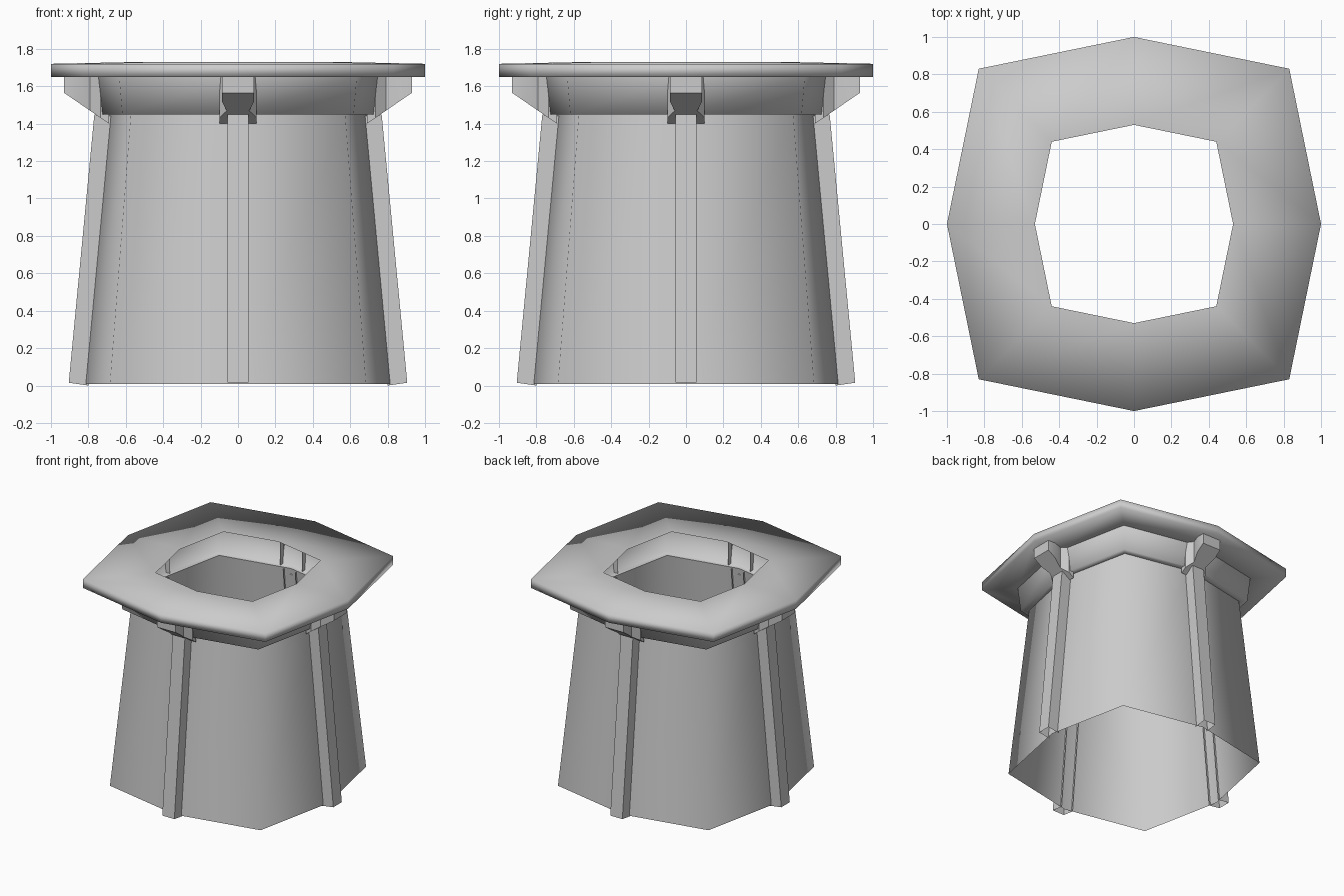
import bpy, bmesh
from math import sin, cos, pi, radians

if "Cube" in bpy.data.objects:
    bpy.data.objects.remove(bpy.data.objects["Cube"])

CORNER = 0.83  # diagonal corners sit at (0.83, 0.83) per unit of axis radius


def finish(name, verts, faces, recalc=False, angle=None):
    me = bpy.data.meshes.new(name)
    me.from_pydata(verts, [], faces)
    if recalc:
        bm = bmesh.new()
        bm.from_mesh(me)
        bmesh.ops.recalc_face_normals(bm, faces=bm.faces)
        bm.to_mesh(me)
        bm.free()
    ob = bpy.data.objects.new(name, me)
    bpy.context.collection.objects.link(ob)
    bpy.ops.object.select_all(action='DESELECT')
    bpy.context.view_layer.objects.active = ob
    ob.select_set(True)
    if angle:
        bpy.ops.object.shade_smooth_by_angle(angle=radians(angle))
    else:
        bpy.ops.object.shade_smooth()
    return ob


def octagon_shell(name, profile):
    """Sweep (axis radius, z) points around the eight-sided outline."""
    verts = []
    for r, z in profile:
        for i in range(8):
            k = r * (CORNER * 2 ** 0.5 if i % 2 else 1)
            verts.append((k * cos(i * pi / 4), k * sin(i * pi / 4), z))
    faces = [(j * 8 + i, j * 8 + (i + 1) % 8, j * 8 + 8 + (i + 1) % 8, j * 8 + 8 + i)
             for j in range(len(profile) - 1) for i in range(8)]
    return finish(name, verts, faces)


def channel(name, sections, turn, cap=False):
    """Open U shape joining four-point sections (radial, side, z)."""
    verts = [v for s in sections for v in s]
    faces = [(4 * j + i, 4 * j + i + 1, 4 * j + 5 + i, 4 * j + 4 + i)
             for j in range(len(sections) - 1) for i in range(3)]
    if cap:
        n = 4 * (len(sections) - 1)
        faces.append((n, n + 1, n + 2, n + 3))
    ob = finish(name, verts, faces, True, 30)
    ob.rotation_euler.z = turn
    return ob


# Tapered wall, overhanging collar and top slab with its opening
octagon_shell("wall", [(0.825, 0.008), (0.69, 1.45)])
octagon_shell("collar", [(0.69, 1.45), (0.745, 1.45), (0.765, 1.65)])
octagon_shell("top_slab", [(0.765, 1.65), (1.0, 1.65), (1.0, 1.72), (0.53, 1.73)])


def post_section(r_in, r_out, z_in, z_out, w=0.055):
    return [(r_in, -w, z_in), (r_out, -w, z_out), (r_out, w, z_out), (r_in, w, z_in)]


def bracket_section(r, w):
    z = 1.40 + (r - 0.69) * 0.165 / 0.24
    return [(r, -w, 1.65), (r, -w, z), (r, w, z), (r, w, 1.65)]


# Posts and flared brackets on the four sides
for n, side in enumerate(("right", "back", "left", "front")):
    turn = n * pi / 2
    channel(side + "_post", [post_section(0.80, 0.905, 0.0, 0.015),
                             post_section(0.665, 0.768, 1.44, 1.45)], turn)
    channel(side + "_bracket", [bracket_section(r, w) for r, w in
                                ((0.69, 0.10), (0.735, 0.10), (0.79, 0.06),
                                 (0.86, 0.085), (0.93, 0.085))], turn, True)
